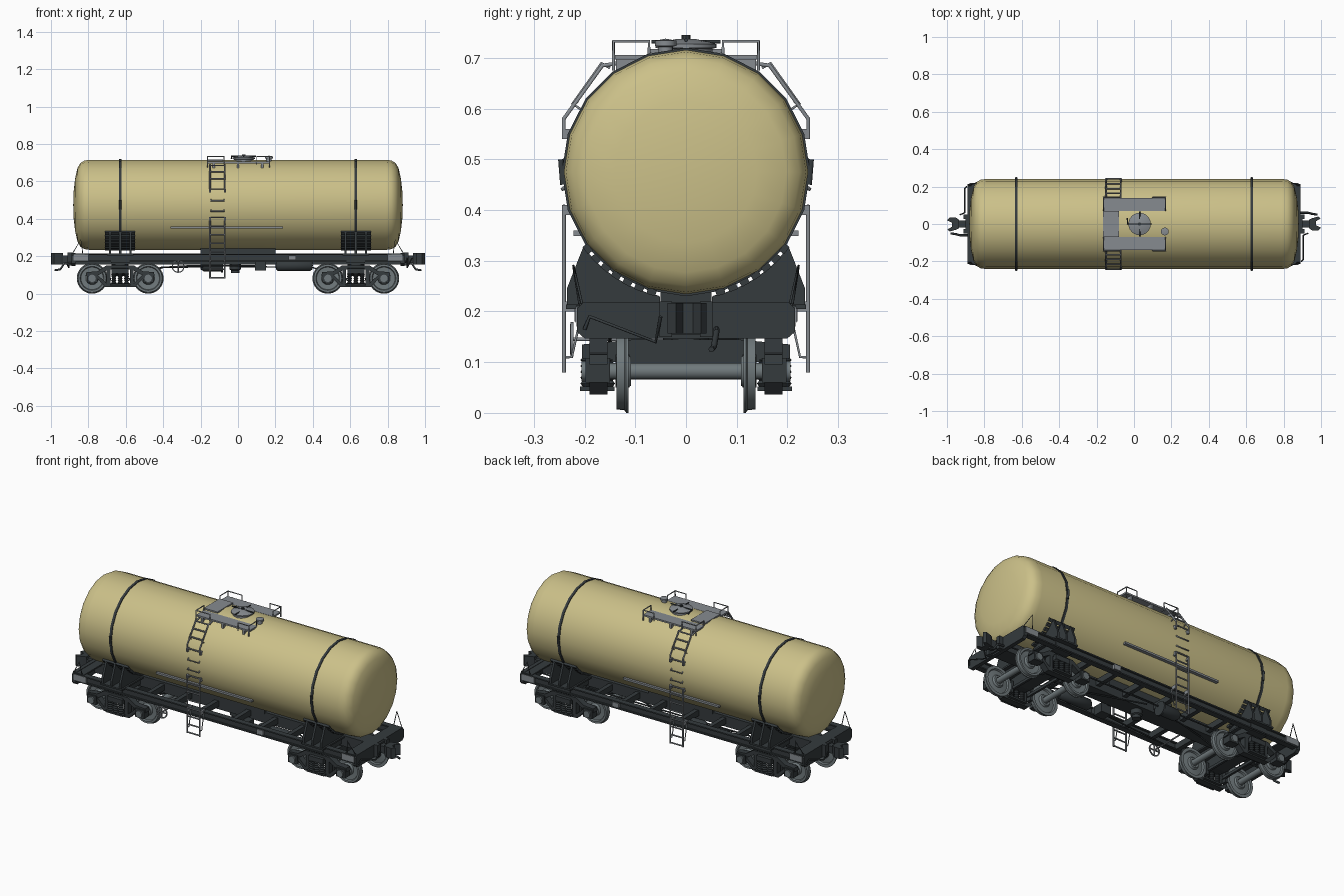
import bpy, bmesh
from math import sin, cos, pi, radians
from mathutils import Matrix, Vector, Euler

if "Cube" in bpy.data.objects:
    bpy.data.objects.remove(bpy.data.objects["Cube"])

def material(name, c):
    m = bpy.data.materials.new(name)
    m.diffuse_color = (*c, 1)
    m.use_nodes = True
    m.node_tree.nodes["Principled BSDF"].inputs["Base Color"].default_value = m.diffuse_color
    return m

CREAM = material("cream_paint", (0.60, 0.53, 0.25))
DARK = material("dark_steel", (0.035, 0.043, 0.047))
GREY = material("grey_steel", (0.24, 0.26, 0.28))
WHEEL = material("wheel_steel", (0.16, 0.19, 0.20))

def finish(name, bm, mat, smooth=None):
    bmesh.ops.remove_doubles(bm, verts=bm.verts, dist=1e-5)
    bmesh.ops.recalc_face_normals(bm, faces=bm.faces)
    me = bpy.data.meshes.new(name)
    bm.to_mesh(me)
    bm.free()
    me.materials.append(mat)
    if smooth:
        me.shade_smooth()
        me.set_sharp_from_angle(angle=radians(smooth))
    ob = bpy.data.objects.new(name, me)
    bpy.context.collection.objects.link(ob)
    return ob

def box(name, lo, hi, mat=DARK):
    lo, hi = Vector(lo), Vector(hi)
    bm = bmesh.new()
    bmesh.ops.create_cube(bm, size=1, matrix=Matrix.Translation((lo + hi) / 2) @ Matrix.Diagonal((*(hi - lo), 1)))
    return finish(name, bm, mat)

def prism(name, pts, axis, a, b, mat=DARK):
    """Extrude a polygon: axis x uses (y, z) points, axis y uses (x, z) points."""
    bm = bmesh.new()
    at = lambda p, d: (d, *p) if axis == "x" else (p[0], d, p[1])
    f = bm.faces.new([bm.verts.new(at(p, a)) for p in pts])
    r = bmesh.ops.extrude_face_region(bm, geom=[f])
    move = (b - a, 0, 0) if axis == "x" else (0, b - a, 0)
    bmesh.ops.translate(bm, verts=[v for v in r["geom"] if isinstance(v, bmesh.types.BMVert)], vec=move)
    return finish(name, bm, mat)

def lathe(name, prof, axis, loc, mat, seg=20, smooth=40, closed=False):
    """Revolve (radius, along) points round the named axis."""
    bm = bmesh.new()
    rot = {"x": Matrix.Rotation(pi / 2, 4, "Y"), "y": Matrix.Rotation(-pi / 2, 4, "X"), "z": Matrix()}[axis]
    m = Matrix.Translation(loc) @ rot
    rings = [[bm.verts.new(m @ Vector((max(r, 1e-7) * cos(2 * pi * i / seg), max(r, 1e-7) * sin(2 * pi * i / seg), h)))
              for i in range(seg)] for r, h in prof]
    for a, b in zip(rings, rings[1:] + (rings[:1] if closed else [])):
        for i in range(seg):
            j = (i + 1) % seg
            bm.faces.new((a[i], a[j], b[j], b[i]))
    return finish(name, bm, mat, smooth)

def rod(name, r, a, b, axis, loc, mat, seg=16):
    return lathe(name, [(0, a), (r, a), (r, b), (0, b)], axis, loc, mat, seg)

def tubes(name, paths, r, mat=DARK):
    cu = bpy.data.curves.new(name, "CURVE")
    cu.dimensions, cu.bevel_depth, cu.bevel_resolution, cu.use_fill_caps = "3D", r, 1, True
    for p in paths:
        s = cu.splines.new("POLY")
        s.points.add(len(p) - 1)
        for q, c in zip(s.points, p):
            q.co = (*c, 1)
    cu.materials.append(mat)
    ob = bpy.data.objects.new(name, cu)
    bpy.context.collection.objects.link(ob)

# Tank barrel with dished ends
TZ, TR = 0.475, 0.241
cap = [(TR, 0.79), (0.237, 0.82), (0.224, 0.842), (0.198, 0.858), (0.14, 0.871), (0.07, 0.879), (0, 0.881)]
lathe("tank", [(r, -h) for r, h in reversed(cap)] + cap, "x", (0, 0, TZ), CREAM)
box("tank_bottom_sump", (-0.2, -0.05, 0.205), (0.2, 0.05, 0.245))

# Underframe
box("centre_sill", (-0.9, -0.045, 0.155), (0.9, 0.045, 0.215))
for s in (-1, 1):
    y = 0.2 * s
    box("side_sill_web", (-0.88, y - 0.006, 0.17), (0.88, y + 0.006, 0.212))
    for z in (0.17, 0.206):
        box("side_sill_flange", (-0.88, y - 0.016, z), (0.88, y + 0.016, z + 0.007))
    box("side_plate", (0.27, y + s * 0.006, 0.18), (0.31, y + s * 0.02, 0.205), GREY)
for x in (-0.44, -0.27, -0.1, 0.1, 0.27, 0.44):
    box("cross_bearer", (x - 0.012, -0.2, 0.172), (x + 0.012, 0.2, 0.205))

def bogie(cx):
    for ax in (cx - 0.15, cx + 0.15):
        rod("axle", 0.016, -0.19, 0.19, "y", (ax, 0, 0.082), WHEEL)
        for s in (-1, 1):
            prof = [(0.018, 0.108), (0.028, 0.108), (0.034, 0.118), (0.062, 0.122), (0.066, 0.113), (0.082, 0.113),
                    (0.082, 0.118), (0.077, 0.121), (0.075, 0.137), (0.064, 0.137), (0.060, 0.129),
                    (0.034, 0.127), (0.028, 0.138), (0.018, 0.138)]
            lathe("wheel", [(r, h * s) for r, h in prof], "y", (ax, 0, 0.082), WHEEL, 32, 35, True)
            box("axle_box", (ax - 0.028, min(s * .15, s * .198), 0.06), (ax + 0.028, max(s * .15, s * .198), 0.108))
            rod("bearing_cap", 0.02, 0.195 * s, 0.206 * s, "y", (ax, 0, 0.082), WHEEL, 12)
            # Brake shoe on the inner side of each wheel
            d = 1 if ax < cx else -1
            box("brake_shoe", (ax + d * 0.088 - 0.008, s * .125 - .014, 0.05), (ax + d * 0.088 + 0.008, s * .125 + .014, 0.115))
        box("brake_beam", (cx + (ax - cx) * 0.36 - 0.006, -0.13, 0.07), (cx + (ax - cx) * 0.36 + 0.006, 0.13, 0.085))
    for s in (-1, 1):
        a, b = s * 0.155, s * 0.19
        # Cast side frame: upper arch, lower belly and two columns
        prism("side_frame_top", [(cx + x, z) for x, z in [(-.185, .095), (-.18, .115), (-.12, .12), (-.075, .15), (.075, .15),
              (.12, .12), (.18, .115), (.185, .095), (.115, .1), (.065, .128), (-.065, .128), (-.115, .1)]], "y", a, b)
        prism("side_frame_belly", [(cx + x, z) for x, z in [(-.125, .105), (-.075, .058), (.075, .058), (.125, .105),
              (.125, .083), (.08, .036), (-.08, .036), (-.125, .083)]], "y", a, b)
        for x in (-0.062, 0.062):
            box("frame_column", (cx + x - 0.01, min(a, b), 0.05), (cx + x + 0.01, max(a, b), 0.135))
        box("spring_seat", (cx - .055, s * .175 - .034, .043), (cx + .055, s * .175 + .034, .052))
        for x in (-0.034, 0, 0.034):
            for y in (0.153, 0.195):
                coils = [(0.014 if i % 2 else 0.009, 0.052 + i * 0.0058) for i in range(11)]
                lathe("spring", [(0, .052)] + coils + [(0, .11)], "z", (cx + x, s * y, 0), DARK, 10)
    # Bolster with centre pivot
    prism("bolster", [(-.205, .108), (-.205, .135), (-.1, .145), (.1, .145), (.205, .135), (.205, .108), (.1, .095), (-.1, .095)],
          "x", cx - 0.045, cx + 0.045)
    rod("pivot", 0.045, 0.14, 0.175, "z", (cx, 0, 0), DARK)

for e in (-1, 1):
    cx = 0.63 * e
    bogie(cx)
    # Strap, saddle and bearer blocks
    lathe("tank_strap", [(.238, -.007), (.245, -.007), (.245, .007), (.238, .007)], "x", (cx, 0, TZ), DARK, 20, 40, True)
    for s in (-1, 1):
        arc = [(s * 0.25 * cos(radians(t)), TZ - 0.25 * sin(radians(t))) for t in range(36, 79, 6)]
        for x in (-0.055, 0, 0.055):
            prism("saddle_web", [(s * .05, .208), (s * .235, .208), (s * .235, .245)] + arc, "x", cx + x - .006, cx + x + .006)
        box("saddle_base", (cx - .07, s * .137 - .1, .205), (cx + .07, s * .137 + .1, .214))
        for t in range(38, 75, 6):
            blk = box("saddle_block", (-.08, -.009, -.006), (.08, .009, .006))
            blk.location = (cx, s * .246 * cos(radians(t)), TZ - .246 * sin(radians(t)))
            blk.rotation_euler = Euler((s * radians(90 - t), 0, 0))
        tubes("strap_bolt", [[(cx, s * .243, .45), (cx, s * .247, .50)]], .006)
    box("body_bolster", (cx - .05, -.21, .165), (cx + .05, .21, .207))
    # End beam with rounded ends, grey corner plates
    prism("end_beam", [(-.215, .16), (-.215, .205), (-.203, .218), (.203, .218), (.215, .205), (.215, .16), (.2, .147), (-.2, .147)],
          "x", .868 * e, .89 * e)
    box("end_deck", (min(.82 * e, .885 * e), -.21, .208), (max(.82 * e, .885 * e), .21, .216))
    for s in (-1, 1):
        box("corner_plate", (.84 * e - .04, s * .214 - .004, .178), (.84 * e + .04, s * .214 + .004, .21), GREY)
        box("coupler_stop", (.9 * e - .012, s * .04 - .012, .15), (.9 * e + .012, s * .04 + .012, .22))
    # Coupler: shank, head, jaw and knuckle
    box("coupler_shank", (.92 * e - .04, -.018, .165), (.92 * e + .04, .018, .205))
    head = [(.935, -.022), (.955, -.036), (.985, -.036), (1.0, -.02), (.972, -.006), (.972, .014), (.998, .03), (.985, .04), (.95, .03), (.935, .022)]
    bm = bmesh.new()
    f = bm.faces.new([bm.verts.new((x * e, y * e, .157)) for x, y in head])
    r = bmesh.ops.extrude_face_region(bm, geom=[f])
    bmesh.ops.translate(bm, verts=[v for v in r["geom"] if isinstance(v, bmesh.types.BMVert)], vec=(0, 0, .06))
    finish("coupler_head", bm, DARK)
    # Uncoupling lever, air hose and end grab rails
    tubes("uncoupling_lever", [[(.895 * e, -.2 * e, .165), (.905 * e, -.19 * e, .19), (.905 * e, -.06 * e, .14), (.93 * e, -.05 * e, .19)]], .004)
    tubes("air_hose", [[(.89 * e, .06 * e, .165), (.93 * e, .06 * e, .16), (.95 * e, .055 * e, .13), (.98 * e, .05 * e, .125)]], .006)
    tubes("end_grab_rail", [[(.885 * e, s * .205, .215), (.84 * e, s * .222, .29), (.83 * e, s * .21, .215)] for s in (-1, 1)], .0025)

# Side ladders, handholds and tank-side rails
L, R = -0.15, -0.07
for s in (-1, 1):
    path = [(.241, .54), (.241, .58), (.165, .685), (.13, .69)]
    tubes("ladder_rails", [[(x, s * .241, .08), (x, s * .241, .41)] for x in (L, R)] +
          [[(x, s * y, z) for y, z in path] for x in (L, R)], .0045, GREY)
    rungs = [(.241, .085 + i * .046) for i in range(8)] + [(.241, .56), (.215, .615), (.189, .652), (.165, .685)]
    tubes("ladder_rungs", [[(L, s * y, z), (R, s * y, z)] for y, z in rungs], .004, GREY)
    tubes("handholds", [[(L + .005, s * .225, z), (L + .005, s * .244, z - .014), (R - .005, s * .244, z - .014), (R - .005, s * .225, z)]
                        for z in (.455, .51)], .004, GREY)
    tubes("ladder_grab_rails", [[(x, s * .205, .597), (x, s * .224, .61), (x, s * .167, .69), (x, s * .15, .68)] for x in (L, R)], .003, GREY)
    tubes("ladder_braces", [[(x, s * .205, .2), (x, s * .225, .11), (x, s * .241, .11)] for x in (L, R)], .003, GREY)
    for x in (L, R):
        for y0, z in ((.225, .54), (.218, .39), (.2, .2)):
            box("ladder_bracket", (x - .005, min(s * y0, s * .243), z), (x + .005, max(s * y0, s * .243), z + .02), GREY)
    box("tank_side_rail", (-.36, s * .213 - .009, .349), (.24, s * .213 + .009, .36), GREY)

    # Roof walkway and railings
    box("walkway", (-.165, s * .105 - .035, .697), (.17, s * .105 + .035, .706), GREY)
    for x in (-.13, .0, .13):
        box("walkway_bracket", (x - .006, s * .108 - .03, .668), (x + .006, s * .108 + .03, .698), GREY)
    tubes("walkway_end_rails", [[(x, s * .073, .70), (x, s * .073, .733), (x, s * .143, .733), (x, s * .143, .675)]
                                for x in (-.163, .168)], .0035, GREY)
    tubes("walkway_side_rails", [[(-.163, s * .143, .733), (-.075, s * .143, .733), (-.075, s * .143, .69)],
                                 [(.168, s * .143, .733), (.1, s * .143, .733), (.1, s * .143, .69)]], .003, GREY)
box("cross_walkway", (-.165, -.07, .71), (-.08, .07, .718), GREY)

# Manhole hatch, clamp bar and relief valve
lathe("hatch", [(0, .70), (.052, .70), (.052, .718), (.06, .72), (.06, .727), (.045, .732), (.02, .737), (0, .738)], "z", (.03, 0, 0), GREY, 24)
tubes("hatch_clamp", [[(.03, -.068, .732), (.03, .068, .732)], [(-.035, .03, .722), (-.035, 0, .735), (.095, 0, .735)]], .004)
rod("hatch_bolt", .009, .735, .745, "z", (.03, 0, 0), DARK, 8)
lathe("relief_valve", [(0, .69), (.014, .69), (.014, .722), (.021, .724), (.021, .734), (0, .738)], "z", (.165, -.04, 0), GREY, 16)

# Air brake equipment and outlet under the frame
lathe("air_reservoir", [(0, .2), (.02, .203), (.03, .215), (.03, .385), (.02, .397), (0, .4)], "x", (0, -.1, .15), DARK)
lathe("brake_cylinder", [(0, -.2), (.02, -.2), (.032, -.18), (.032, -.09), (.038, -.09), (.038, -.08), (0, -.08)], "x", (0, .1, .15), DARK)
box("brake_valve", (.09, -.13, .125), (.15, -.07, .175))
lathe("drain_outlet", [(0, .11), (.022, .11), (.022, .125), (.03, .13), (.03, .17), (.02, .175), (.02, .21), (0, .21)], "z", (-.015, 0, 0), DARK)
tubes("brake_rods", [[(-.52, .03, .1), (-.4, .03, .14), (-.08, .1, .145)], [(.52, -.03, .1), (.4, -.03, .14), (.0, .1, .145)],
                     [(-.88, .07, .165), (-.5, .09, .168), (.5, .09, .168), (.88, .07, .165)],
                     [(-.42, -.15, .14), (-.25, -.15, .15), (.1, -.12, .15)]], .004)
# Handbrake wheel on its shaft
lathe("handbrake_wheel", [(.028, -.003), (.034, -.003), (.034, .003), (.028, .003)], "y", (-.32, -.225, .145), GREY, 20, 40, True)
tubes("handbrake_shaft", [[(-.32, -.225, .145), (-.32, -.03, .145)], [(-.35, -.225, .145), (-.29, -.225, .145)],
                          [(-.32, -.225, .115), (-.32, -.225, .175)]], .004, GREY)
